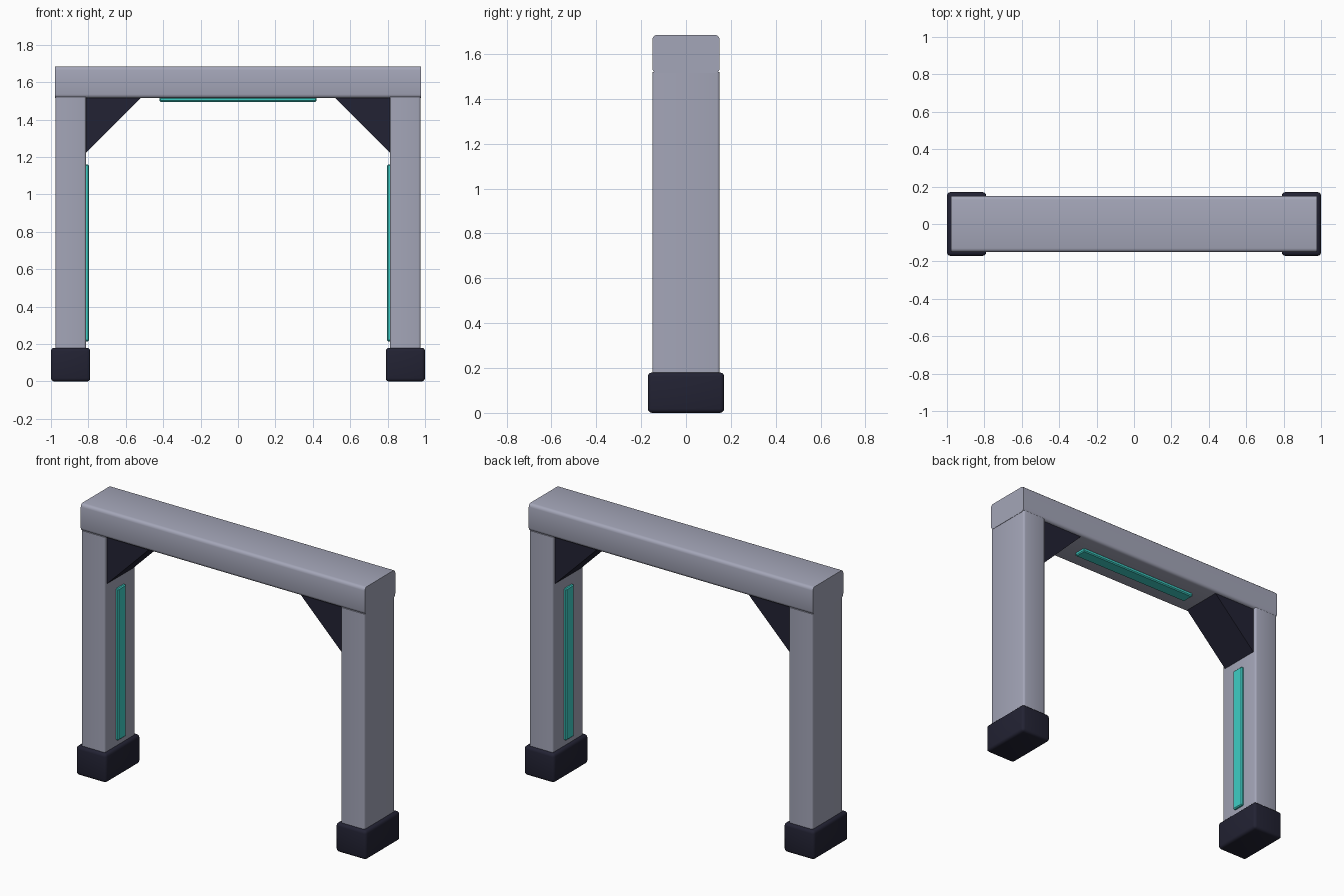
import bpy, bmesh, math
from mathutils import Vector

if "Cube" in bpy.data.objects:
    bpy.data.objects.remove(bpy.data.objects["Cube"])


def material(name, rgb):
    m = bpy.data.materials.new(name)
    m.diffuse_color = (*rgb, 1.0)
    m.use_nodes = True
    m.node_tree.nodes["Principled BSDF"].inputs["Base Color"].default_value = m.diffuse_color
    return m


GREY = material("brushed grey", (0.37, 0.38, 0.48))
DARK = material("dark rubber", (0.016, 0.016, 0.033))
TEAL = material("teal light", (0.05, 0.62, 0.56))


def finish(name, bm, mat):
    bmesh.ops.recalc_face_normals(bm, faces=bm.faces)
    me = bpy.data.meshes.new(name)
    bm.to_mesh(me)
    bm.free()
    me.materials.append(mat)
    ob = bpy.data.objects.new(name, me)
    bpy.context.collection.objects.link(ob)
    bpy.ops.object.select_all(action='DESELECT')
    ob.select_set(True)
    bpy.context.view_layer.objects.active = ob
    bpy.ops.object.shade_smooth_by_angle(angle=math.radians(35))
    return ob


def box(name, lo, hi, mat, bevel, axis=None, segments=3):
    """Box between two corners; bevels all edges, or only those along one axis."""
    lo, hi = Vector(lo), Vector(hi)
    bm = bmesh.new()
    bmesh.ops.create_cube(bm, size=1)
    for v in bm.verts:
        v.co = (lo + hi) / 2 + v.co * (hi - lo)
    edges = [e for e in bm.edges if axis is None
             or abs((e.verts[0].co - e.verts[1].co)[axis]) > 1e-4]
    bmesh.ops.bevel(bm, geom=edges, offset=bevel, segments=segments,
                    profile=0.5, affect='EDGES')
    return finish(name, bm, mat)


def gusset(name, s):
    """Triangular corner brace between post and beam."""
    bm = bmesh.new()
    tri = [(0.815, 1.22), (0.815, 1.52), (0.515, 1.52)]
    face = bm.faces.new([bm.verts.new((s * x, -0.13, z)) for x, z in tri])
    ext = bmesh.ops.extrude_face_region(bm, geom=[face])
    bmesh.ops.translate(bm, vec=(0, 0.26, 0),
                        verts=[g for g in ext["geom"] if isinstance(g, bmesh.types.BMVert)])
    return finish(name, bm, DARK)


# Top beam, rounded along its length, with a light strip underneath
box("beam", (-0.978, -0.15, 1.515), (0.978, 0.15, 1.685), GREY, 0.02, axis=0)
box("beam_light", (-0.42, -0.04, 1.495), (0.42, 0.04, 1.52), TEAL, 0.006, segments=1)

# Posts, feet, braces and inner light strips on both sides
for side, s in (("left", -1), ("right", 1)):
    def span(a, b, y, z0, z1):
        x0, x1 = sorted((s * a, s * b))
        return (x0, -y, z0), (x1, y, z1)
    box(side + "_post", *span(0.812, 0.976, 0.15, 0.002, 1.52), GREY, 0.012, axis=2)
    box(side + "_foot", *span(0.79, 1.0, 0.17, 0.0, 0.18), DARK, 0.018)
    box(side + "_post_light", *span(0.797, 0.82, 0.04, 0.215, 1.16), TEAL, 0.006, segments=1)
    gusset(side + "_brace", s)
